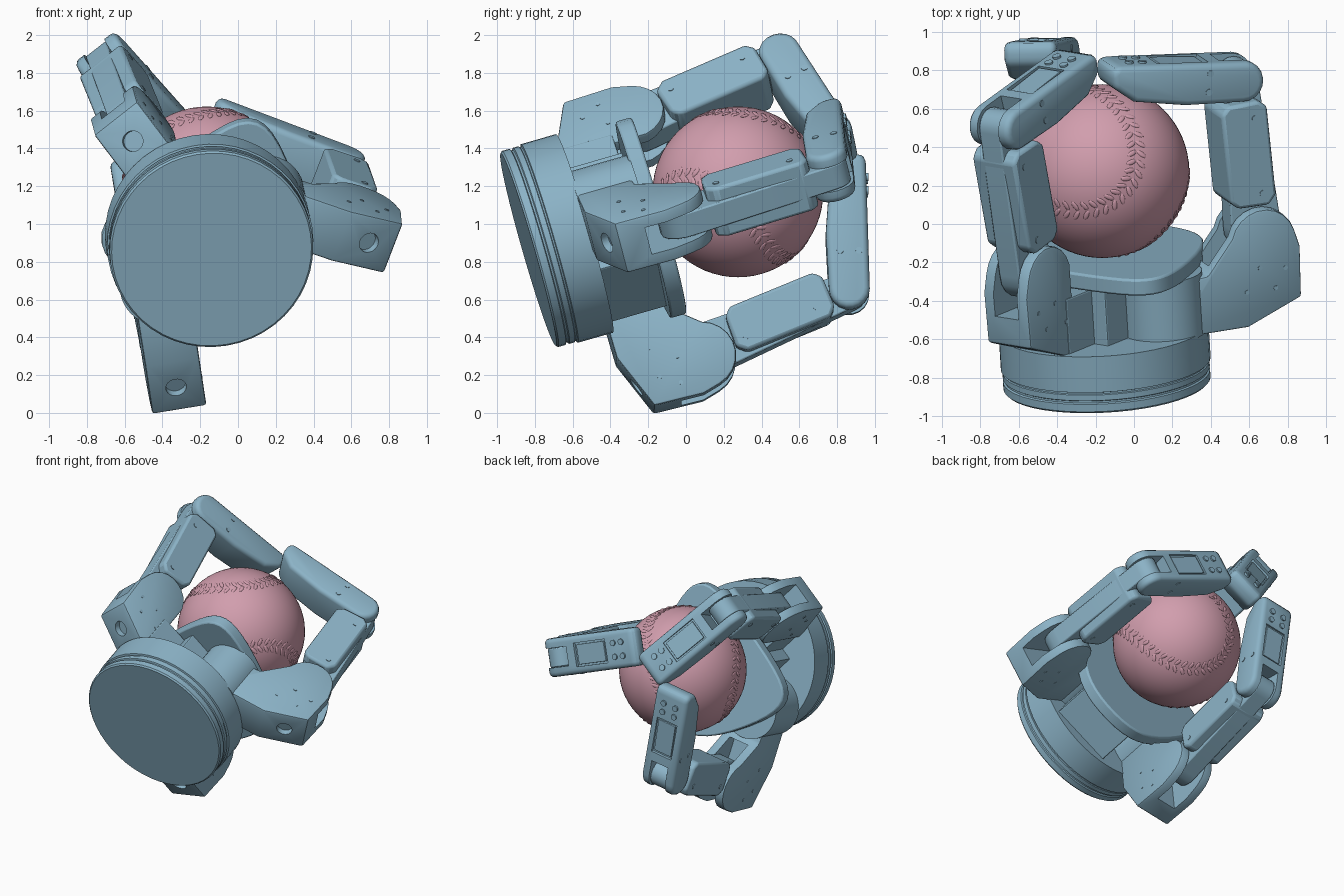
import bpy, bmesh, math
from mathutils import Matrix, Vector

if "Cube" in bpy.data.objects:
    bpy.data.objects.remove(bpy.data.objects["Cube"], do_unlink=True)


def material(name, rgb):
    m = bpy.data.materials.new(name)
    m.use_nodes = True
    m.diffuse_color = (*rgb, 1)
    m.node_tree.nodes["Principled BSDF"].inputs["Base Color"].default_value = (*rgb, 1)
    return m


BLUE = material("steel_blue", (0.26, 0.45, 0.57))
PINK = material("dusty_pink", (0.64, 0.34, 0.42))

# Hand frame: the axis runs from the mounting disc through the palm
AXIS = Vector((-0.06, 0.96, 0.275)).normalized()
BASE = Vector((-0.14, -0.835, 0.885))


def frame(x, y, z, origin):
    m = Matrix((x, y, z)).transposed().to_4x4()
    m.translation = origin
    return m


def hand_frame(degrees):
    """x along the axis, y radially outward, z along the finger hinge."""
    c, s = math.cos(math.radians(degrees)), math.sin(math.radians(degrees))
    r = Vector((c, -(AXIS.x * c + AXIS.z * s) / AXIS.y, s)).normalized()
    return frame(AXIS, r, AXIS.cross(r), BASE)


def finish(name, bm, matrix, mat=BLUE, bevel=0.0, segments=2):
    bmesh.ops.recalc_face_normals(bm, faces=bm.faces)
    mesh = bpy.data.meshes.new(name)
    bm.to_mesh(mesh)
    bm.free()
    obj = bpy.data.objects.new(name, mesh)
    bpy.context.collection.objects.link(obj)
    obj.matrix_world = matrix
    mesh.materials.append(mat)
    if bevel:
        mod = obj.modifiers.new("Bevel", 'BEVEL')
        mod.width, mod.segments = bevel, segments
        mod.limit_method, mod.angle_limit = 'ANGLE', math.radians(35)
        mod.use_clamp_overlap = False
    return obj


def smooth(obj):
    bpy.ops.object.select_all(action='DESELECT')
    obj.select_set(True)
    bpy.context.view_layer.objects.active = obj
    bpy.ops.object.shade_smooth_by_angle(angle=math.radians(32))
    return obj


def rounded(pts, times=2):
    """Corner cutting on a closed outline."""
    pts = [Vector(p) for p in pts]
    for _ in range(times):
        pts = [q for i, p in enumerate(pts) for n in [pts[(i + 1) % len(pts)]]
               for q in (p.lerp(n, 0.25), p.lerp(n, 0.75))]
    return pts


def prism(name, pts, low, high, matrix, bevel=0.0, segments=2):
    bm = bmesh.new()
    face = bm.faces.new([bm.verts.new((p[0], p[1], low)) for p in pts])
    top = bmesh.ops.extrude_face_region(bm, geom=[face])["geom"]
    bmesh.ops.translate(bm, vec=(0, 0, high - low),
                        verts=[v for v in top if isinstance(v, bmesh.types.BMVert)])
    return finish(name, bm, matrix, BLUE, bevel, segments)


def box(name, x, y, z, matrix, bevel=0.0):
    pts = [(x[0], y[0]), (x[1], y[0]), (x[1], y[1]), (x[0], y[1])]
    return prism(name, pts, z[0], z[1], matrix, bevel)


def cylinder(name, center, direction, radius, depth, matrix, sides=16):
    bm = bmesh.new()
    turn = Vector(direction).to_track_quat('Z', 'Y').to_matrix().to_4x4()
    bmesh.ops.create_cone(bm, cap_ends=True, segments=sides, radius1=radius, radius2=radius,
                          depth=depth, matrix=Matrix.Translation(center) @ turn)
    return finish(name, bm, matrix)


def cut(obj, cutters):
    """Subtract the cutters, bake the result and delete them."""
    for c in cutters:
        c.hide_render = True
        mod = obj.modifiers.new("Cut", 'BOOLEAN')
        mod.operation, mod.object = 'DIFFERENCE', c
    bpy.context.view_layer.update()
    graph = bpy.context.evaluated_depsgraph_get()
    mesh = bpy.data.meshes.new_from_object(obj.evaluated_get(graph))
    obj.modifiers.clear()
    obj.data = mesh
    for c in cutters:
        bpy.data.objects.remove(c, do_unlink=True)
    return smooth(obj)


def arc(x, y, radius, start, end, steps=9):
    angles = [math.radians(start + (end - start) * i / steps) for i in range(steps + 1)]
    return [(x + radius * math.cos(a), y + radius * math.sin(a)) for a in angles]


# Mounting disc, turned from a stepped profile
bm = bmesh.new()
profile = [(0, 0), (0, .53), (.01, .54), (.05, .54), (.055, .53), (.065, .53), (.07, .54),
           (.1, .54), (.104, .534), (.112, .534), (.116, .547), (.31, .547), (.31, 0)]
ring = [bm.verts.new((w, r, 0)) for w, r in profile]
edges = [bm.edges.new(e) for e in zip(ring, ring[1:])]
bmesh.ops.spin(bm, geom=ring + edges, cent=(0, 0, 0), axis=(1, 0, 0),
               angle=math.tau, steps=48, use_duplicate=False)
bmesh.ops.remove_doubles(bm, verts=bm.verts, dist=0.0005)
disc_frame = hand_frame(130)
disc_frame.translation -= Vector((0, 0, 0.02))
smooth(finish("mounting_disc", bm, disc_frame))

# Palm: a shield-shaped plate on a boxy core, with a mount for the single finger
f = hand_frame(130).to_3x3()
palm_frame = frame(f.col[1], f.col[2], f.col[0], BASE)
half = [(.32, .3), (.25, .54), (.02, .55), (-.44, .37), (-.61, .16)]
outline = rounded(half + [(x, -y) for x, y in reversed(half)])
smooth(prism("palm_plate", outline, .61, .7, palm_frame, .012))
box("palm_core", (-.47, .25), (-.23, .23), (.29, .62), palm_frame, .008)
box("upper_finger_mount", (.1, .46), (-.14, .14), (.29, .6), palm_frame, .008)

# Outlines shared by the three fingers: knuckle housing and fingertip side view
KNUCKLE = [(.29, .2), (.29, .7), (.41, 1.0), (.68, 1.01)] + arc(.73, .81, .18, 75, -75) + [
    (.6, .49), (.58, .2)]
TIP = arc(0, 0, .108, 90, 270) + [(.3, -.125), (.58, -.105), (.7, -.03), (.715, .05), (.69, .085)]


def screws(name, spots, faces, matrix, radius=.018):
    """Small round heads; each spot is in the plane, each face a hinge offset."""
    for x, y in spots:
        for z in faces:
            cylinder(name, (x, y, z), (0, 0, 1), radius, .012, matrix, 12)


def finger(name, degrees, offset, shift, neck, j1, j2, tip):
    base = hand_frame(degrees) @ Matrix.Translation((0, 0, offset))
    # knuckle housing with hinge slot and a round port in its sloping face
    knuckle = prism(name + "_knuckle", [(w, max(r + shift, neck)) for w, r in KNUCKLE],
                    -.145, .145, base, .014)
    cut(knuckle, [
        box("slot_cutter", (.56, 1.1), (.52 + shift, 1.2), (-.078, .078), base),
        cylinder("port_cutter", (.35, .86 + shift, 0), (-.93, .37, 0), .055, .09, base, 24)])
    screws(name + "_knuckle_screw",
           [(.48, .86 + shift), (.48, .7 + shift), (.58, .92 + shift), (.6, .78 + shift)],
           (-.142, .142), base, .012)

    def link_frame(a, b):
        d = (Vector(b) - Vector(a)).normalized()
        local = frame(Vector((d.x, d.y, 0)), Vector((-d.y, d.x, 0)), Vector((0, 0, 1)),
                      Vector((a[0], a[1], 0)))
        return base @ local, (Vector(b) - Vector(a)).length

    # first link: slim hinge arm with a large hub, inside a bevelled shell
    m, length = link_frame(j1, j2)
    arm = arc(0, 0, .14, 80, 280) + arc(length, 0, .095, -90, 90)
    smooth(prism(name + "_arm", arm, -.068, .068, m, .008))
    shell = [(.15, -.11), (.19, -.15), (length - .15, -.15), (length - .11, -.11),
             (length - .11, .06), (length - .15, .105), (.19, .105), (.14, .06)]
    smooth(prism(name + "_shell", shell, -.142, .142, m, .018))
    screws(name + "_shell_screw", [(.21, .03), (length - .2, .03)], (-.14, .14), m)

    # fingertip: rounded body, forked at the hinge, with a sunken outer panel
    m, length = link_frame(j2, tip)
    k = length / .715
    body = prism(name + "_tip", [(x * k if x > 0 else x, y) for x, y in TIP],
                 -.137, .137, m, .032, 3)
    cut(body, [box("fork_cutter", (-.2, .13), (-.09, .2), (-.07, .07), m),
               box("panel_cutter", (.2, .48), (.08, .2), (-.085, .085), m)])
    box(name + "_panel", (.215, .465), (.05, .092), (-.072, .072), m, .004)
    screws(name + "_side_screw", [(.2, .05), (.2, -.05)], (-.135, .135), m)
    for x in (.53, .6):
        for z in (-.05, .05):
            cylinder(name + "_tip_screw", (x * k, .09, z), (0, 1, 0), .022, .02, m, 12)
    return base


# The paired fingers sit on round turrets; the upper finger is fixed to its mount
pair = {
    "lower_finger": (-81, .297, -.015, .25, (.77, .755), (1.58, .665), (1.785, -.03)),
    "left_finger": (-19, -.207, -.022, .25, (.785, .78), (1.603, .745), (1.715, .01)),
}
for name, values in pair.items():
    base = finger(name, *values)
    smooth(cylinder(name + "_turret", (.455, .26, 0), (1, 0, 0), .215, .33, base, 40))
finger("upper_finger", 130, -.01, -.235, .4, (.77, .59), (1.587, .725), (1.75, .04))

# Ball with softly raised stitches along its seam
RADIUS = 0.452
CENTER = Vector((-0.165, 0.275, 1.17))
bm = bmesh.new()
bmesh.ops.create_uvsphere(bm, u_segments=64, v_segments=32, radius=RADIUS)
smooth(finish("ball", bm, Matrix.Translation(CENTER), PINK))

lobe = Vector((-.51, .39, .755)).normalized()
up = Vector((.59, -.45, .656))
up = (up - lobe * up.dot(lobe)).normalized()
seam_frame = frame(lobe, up.cross(lobe), up, CENTER) @ Matrix.Rotation(-math.pi / 4, 4, 'Z')


def seam(t):
    return Vector((.75 * math.cos(t) + .25 * math.cos(3 * t),
                   .75 * math.sin(t) - .25 * math.sin(3 * t), .866 * math.sin(2 * t)))


bm = bmesh.new()
COUNT = 88
for i in range(COUNT):
    t = math.tau * i / COUNT
    p = seam(t).normalized()
    along = (seam(t + .01) - seam(t - .01)).normalized()
    side = p.cross(along).normalized()
    for s in (-1, 1):
        d = (side * s + along * .6).normalized()
        spot = (p + side * s * .06).normalized() * RADIUS
        m = frame(d, p.cross(d), p, spot) @ Matrix.Diagonal((.03, .013, .005, 1))
        bmesh.ops.create_icosphere(bm, subdivisions=2, radius=1, matrix=m)
smooth(finish("ball_stitches", bm, seam_frame, PINK))
